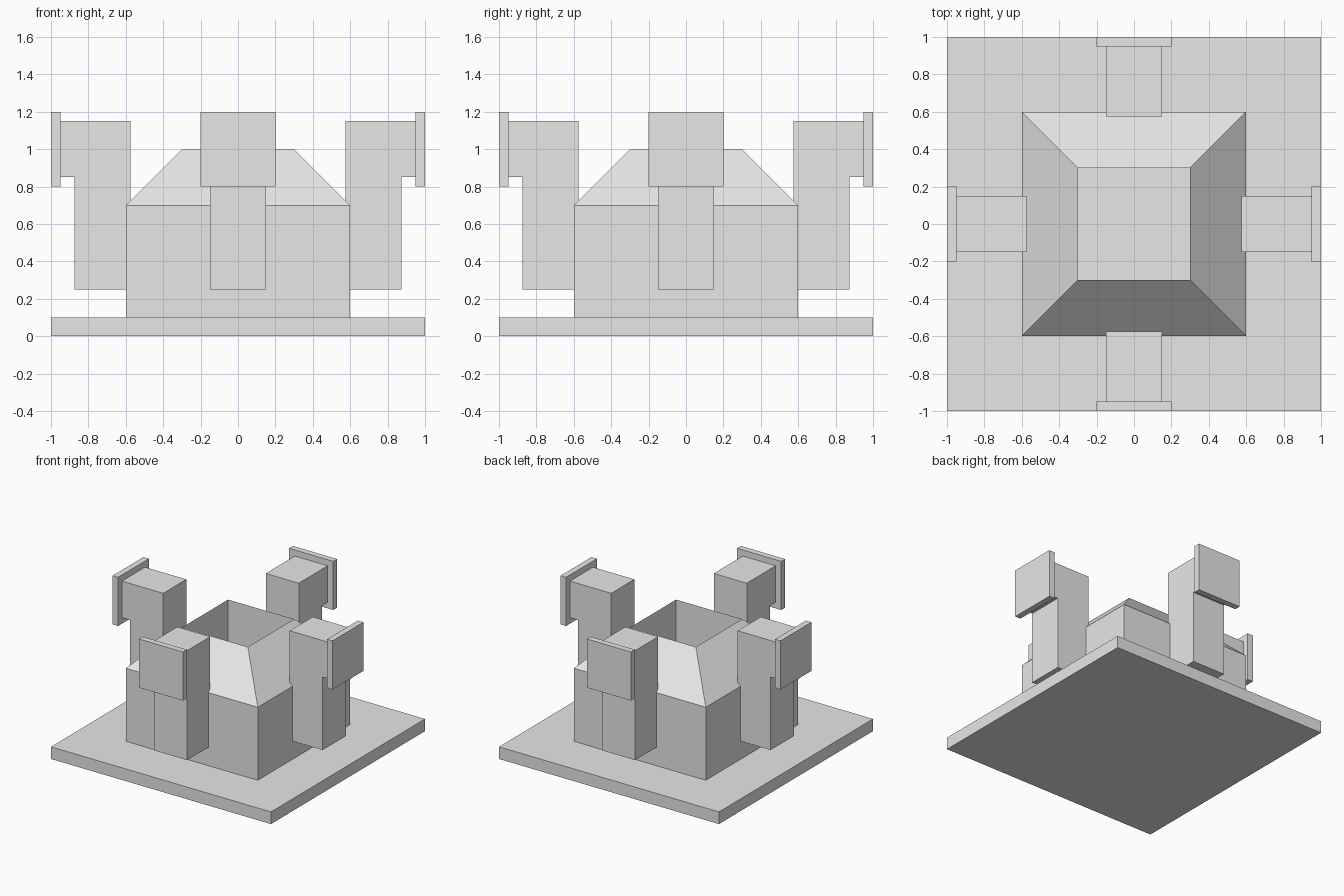
import bpy
import bmesh
from math import pi
from mathutils import Matrix

cube = bpy.data.objects.get("Cube")
if cube:
    bpy.data.objects.remove(cube, do_unlink=True)

grey = bpy.data.materials.new("plain grey")
grey.use_nodes = True
colour = (0.8, 0.8, 0.8, 1)
grey.diffuse_color = colour
grey.node_tree.nodes["Principled BSDF"].inputs["Base Color"].default_value = colour


def finish(name, bm):
    bmesh.ops.recalc_face_normals(bm, faces=bm.faces)
    mesh = bpy.data.meshes.new(name)
    bm.to_mesh(mesh)
    bm.free()
    mesh.materials.append(grey)
    obj = bpy.data.objects.new(name, mesh)
    bpy.context.collection.objects.link(obj)
    return obj


def box(name, low, high, turn=0):
    bm = bmesh.new()
    bmesh.ops.create_cube(bm, size=1)
    for v in bm.verts:
        v.co = [l + (c + 0.5) * (h - l) for c, l, h in zip(v.co, low, high)]
    bm.transform(Matrix.Rotation(turn, 4, "Z"))
    return finish(name, bm)


def square_rings(name, levels):
    """Closed loop of square rings, given as (half width, height)."""
    bm = bmesh.new()
    corners = ((-1, -1), (1, -1), (1, 1), (-1, 1))
    rings = [[bm.verts.new((x * r, y * r, z)) for x, y in corners] for r, z in levels]
    for i, ring in enumerate(rings):
        above = rings[(i + 1) % len(rings)]
        for k in range(4):
            n = (k + 1) % 4
            bm.faces.new((ring[k], ring[n], above[n], above[k]))
    return finish(name, bm)


def arm(name, turn):
    """Upright post with an overhanging head, one stepped profile."""
    profile = [(0.575, 0.25), (0.875, 0.25), (0.875, 0.85),
               (0.95, 0.85), (0.95, 1.15), (0.575, 1.15)]
    bm = bmesh.new()
    face = bm.faces.new([bm.verts.new((x, -0.15, z)) for x, z in profile])
    side = bmesh.ops.extrude_face_region(bm, geom=[face])["geom"]
    verts = [g for g in side if isinstance(g, bmesh.types.BMVert)]
    bmesh.ops.translate(bm, verts=verts, vec=(0, 0.3, 0))
    bm.transform(Matrix.Rotation(turn, 4, "Z"))
    return finish(name, bm)


# Ground slab
box("base_slab", (-1, -1, 0), (1, 1, 0.1))

# Body with sloped shoulders and a straight square shaft
square_rings("hollow_body", [(0.6, 0.1), (0.6, 0.7), (0.3, 1), (0.3, 0.1)])

# Arm and end plate on each side
for i, side in enumerate(("left", "back", "right", "front")):
    arm(side + "_arm", i * pi / 2)
    box(side + "_end_plate", (0.95, -0.2, 0.8), (1, 0.2, 1.2), i * pi / 2)
